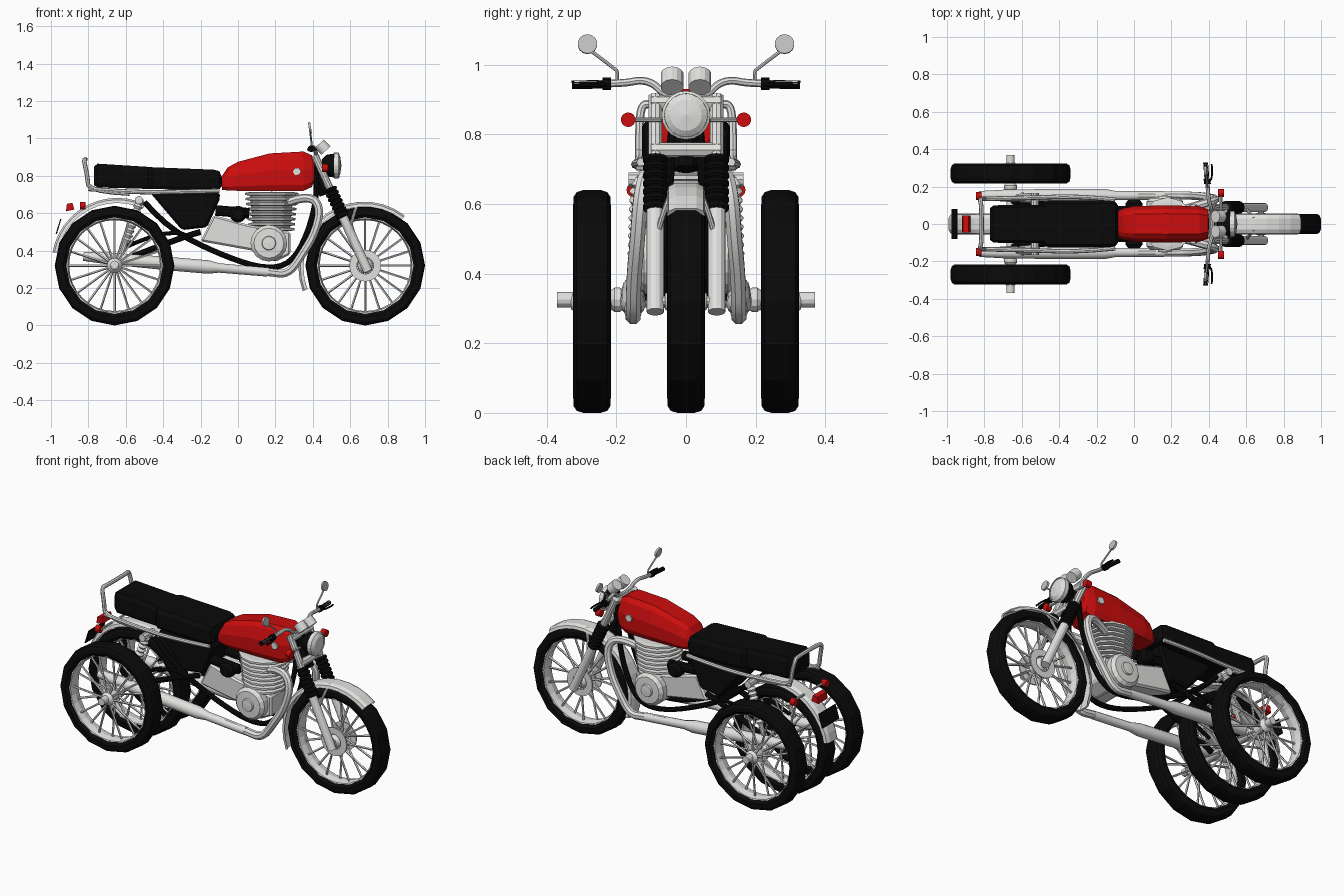
import bpy, bmesh, math
from mathutils import Vector

if "Cube" in bpy.data.objects:
    bpy.data.objects.remove(bpy.data.objects["Cube"])


def material(name, rgb):
    m = bpy.data.materials.new(name)
    m.use_nodes = True
    m.diffuse_color = (*rgb, 1)
    m.node_tree.nodes["Principled BSDF"].inputs["Base Color"].default_value = (*rgb, 1)
    return m


BLACK = material("black", (0.003, 0.003, 0.003))
SILVER = material("silver", (0.75, 0.75, 0.74))
GLASS = material("pale_glass", (0.55, 0.55, 0.55))
RED = material("red", (0.6, 0.004, 0.004))


def finish(name, mesh, mat, mirror=False, smooth=False, bevel=0):
    ob = bpy.data.objects.new(name, mesh)
    bpy.context.collection.objects.link(ob)
    mesh.materials.clear()
    mesh.materials.append(mat)
    if smooth:
        bpy.ops.object.select_all(action="DESELECT")
        ob.select_set(True)
        bpy.context.view_layer.objects.active = ob
        bpy.ops.object.shade_smooth_by_angle(angle=math.radians(40))
    if bevel:
        mod = ob.modifiers.new("bevel", "BEVEL")
        mod.width, mod.segments = bevel, 1
    if mirror:
        mod = ob.modifiers.new("mirror", "MIRROR")
        mod.use_axis = (False, True, False)
    return ob


def from_bmesh(name, bm, mat, **kw):
    bmesh.ops.remove_doubles(bm, verts=bm.verts, dist=0.0001)
    bmesh.ops.recalc_face_normals(bm, faces=bm.faces)
    mesh = bpy.data.meshes.new(name)
    bm.to_mesh(mesh)
    bm.free()
    return finish(name, mesh, mat, **kw)


def lathe(name, profile, loc, axis, mat, n=16, closed=False, arc=None, squash=1, **kw):
    """Turn (radius, offset) pairs about an axis, fully or through an arc."""
    bm = bmesh.new()
    d = Vector(axis).normalized()
    u = Vector((1, 0, 0)) if abs(d.y) > 0.9 else d.cross(Vector((0, 1, 0))).normalized()
    v = u.cross(d)
    a0, a1 = [math.radians(a) for a in arc or (0, 360)]
    rings = []
    for i in range(n + 1):
        a = a0 + (a1 - a0) * i / n
        rings.append([bm.verts.new(Vector(loc) + d * t + u * (r * math.cos(a))
                                   + v * (r * squash * math.sin(a))) for r, t in profile])
    k = len(profile)
    for p, q in zip(rings, rings[1:]):
        for j in range(k if closed else k - 1):
            bm.faces.new((p[j], p[(j + 1) % k], q[(j + 1) % k], q[j]))
    if arc:
        bm.faces.new(rings[0])
        bm.faces.new(rings[-1])
    return from_bmesh(name, bm, mat, **kw)


def rod(name, a, b, r, mat, r2=None, n=10, **kw):
    a, b = Vector(a), Vector(b)
    r2 = r if r2 is None else r2
    return lathe(name, [(0, 0), (r, 0), (r2, (b - a).length), (0, (b - a).length)],
                 a, b - a, mat, n=n, **kw)


def tube(name, points, r, mat, mirror=False):
    """Rounded bent pipe through guide points."""
    cu = bpy.data.curves.new(name, "CURVE")
    cu.dimensions, cu.bevel_depth, cu.bevel_resolution, cu.use_fill_caps = "3D", r, 2, True
    sp = cu.splines.new("NURBS")
    sp.points.add(len(points) - 1)
    for p, co in zip(sp.points, points):
        p.co = (*co, 1)
    sp.order_u, sp.use_endpoint_u, sp.resolution_u = 3, True, 4
    temp = bpy.data.objects.new("temp", cu)
    bpy.context.collection.objects.link(temp)
    bpy.context.view_layer.update()
    mesh = bpy.data.meshes.new_from_object(
        temp.evaluated_get(bpy.context.evaluated_depsgraph_get()))
    bpy.data.objects.remove(temp)
    return finish(name, mesh, mat, mirror=mirror, smooth=True)


def prism(name, outline, y0, y1, mat, **kw):
    bm = bmesh.new()
    a, b = [[bm.verts.new((x, y, z)) for x, z in outline] for y in (y0, y1)]
    bm.faces.new(a)
    bm.faces.new(b)
    for i in range(len(a)):
        j = (i + 1) % len(a)
        bm.faces.new((a[i], a[j], b[j], b[i]))
    return from_bmesh(name, bm, mat, **kw)


def loft(name, stations, section, mat, **kw):
    """Skin (x, bottom, top, half width) stations with a mirrored section."""
    bm = bmesh.new()
    rings = []
    full = section + [(-w, h) for w, h in reversed(section)]
    for x, lo, hi, half in stations:
        rings.append([bm.verts.new((x, half * w, lo + (hi - lo) * h)) for w, h in full])
    k = len(full)
    for p, q in zip(rings, rings[1:]):
        for j in range(k):
            bm.faces.new((p[j], p[(j + 1) % k], q[(j + 1) % k], q[j]))
    bm.faces.new(rings[0])
    bm.faces.new(rings[-1])
    return from_bmesh(name, bm, mat, **kw)


# Wheels: tyre, rim, hub and spokes
def wheel(name, x, y, spokes):
    c = (x, y, 0.32)
    half = [(0.258, 0.042), (0.275, 0.054), (0.3, 0.053), (0.314, 0.044), (0.32, 0.025)]
    lathe(name + "_tyre", half + [(r, -t) for r, t in reversed(half)], c, (0, 1, 0), BLACK, closed=True)
    lathe(name + "_rim", [(0.264, 0.042), (0.25, 0.038), (0.243, 0), (0.25, -0.038), (0.264, -0.042)],
          c, (0, 1, 0), SILVER, n=32, closed=True)
    lathe(name + "_hub", [(0, -0.06), (0.022, -0.06), (0.04, -0.04), (0.025, -0.03), (0.025, 0.03),
                          (0.04, 0.04), (0.022, 0.06), (0, 0.06)], c, (0, 1, 0), SILVER)
    for i in range(spokes):
        a = 2 * math.pi * i / spokes
        d = Vector((math.cos(a), 0, math.sin(a)))
        side = Vector((0, 0.035 if i % 2 else -0.035, 0))
        rod(name + "_spoke", Vector(c) + d * 0.025 + side, Vector(c) + d * 0.25 + side * 0.3,
            0.0065, SILVER, n=5)


wheel("front_wheel", 0.68, 0, 20)
for label, y in (("near_rear_wheel", -0.27), ("middle_rear_wheel", 0), ("far_rear_wheel", 0.27)):
    wheel(label, -0.66, y, 20)
lathe("brake_disc", [(0.085, 0.042), (0.085, 0.05), (0.045, 0.05), (0.045, 0.042)],
      (0.68, 0, 0.32), (0, 1, 0), SILVER, n=20, closed=True, mirror=True)
rod("front_axle", (0.68, -0.1, 0.32), (0.68, 0.1, 0.32), 0.016, SILVER)
rod("rear_axle", (-0.66, -0.37, 0.325), (-0.66, 0.37, 0.325), 0.022, SILVER, n=12)
lathe("axle_collar", [(0, 0), (0.025, 0), (0.035, 0.015), (0.035, 0.03), (0.02, 0.05), (0, 0.05)],
      (-0.66, 0.175, 0.325), (0, 1, 0), SILVER, n=12, mirror=True)

# Mudguards
guard = [(0.325, -0.055), (0.342, -0.05), (0.352, -0.03), (0.352, 0.03), (0.342, 0.05), (0.325, 0.055),
         (0.325, 0.05), (0.344, 0.028), (0.344, -0.028), (0.325, -0.05)]
lathe("front_mudguard", guard, (0.675, 0, 0.31), (0, 1, 0), SILVER, n=14, closed=True, arc=(52, 201))
lathe("rear_mudguard", guard, (-0.645, 0, 0.33), (0, 1, 0), SILVER, n=12, closed=True, arc=(65, 170))

# Tank and seat
loft("fuel_tank", [(-0.085, 0.725, 0.8, 0.07), (-0.055, 0.722, 0.845, 0.085), (0.0, 0.72, 0.875, 0.095),
                   (0.17, 0.72, 0.92, 0.1), (0.35, 0.72, 0.93, 0.095), (0.395, 0.74, 0.91, 0.08),
                   (0.41, 0.78, 0.87, 0.07)],
     [(0.85, 0), (1, 0.15), (1, 0.55), (0.8, 0.88), (0.55, 1)], RED)
rod("tank_badge", (0.315, 0.09, 0.823), (0.315, 0.104, 0.823), 0.022, SILVER, n=6, mirror=True)
loft("seat", [(-0.77, 0.75, 0.85, 0.085), (-0.75, 0.738, 0.865, 0.1), (-0.48, 0.73, 0.848, 0.103),
              (-0.46, 0.73, 0.846, 0.126), (-0.13, 0.722, 0.833, 0.126), (-0.1, 0.728, 0.825, 0.118),
              (-0.085, 0.745, 0.79, 0.1)],
     [(0.92, 0), (1, 0.15), (1, 0.8), (0.88, 1)], BLACK)
prism("side_panels", [(-0.47, 0.71), (-0.095, 0.71), (-0.1, 0.67), (-0.165, 0.525), (-0.3, 0.51)],
      -0.105, 0.105, BLACK, bevel=0.012)

# Engine with cooling fins, crankcase, round covers and intake
fins = [(0, 0.5)]
for i in range(8):
    z, r = 0.505 + i * 0.027, 0.122 + i * 0.003
    fins += [(r - 0.025, z), (r, z + 0.004), (r, z + 0.015), (r - 0.025, z + 0.019)]
lathe("engine_fins", fins + [(0, 0.715)], (0.18, 0, 0), (0, 0, 1), SILVER, n=12)
prism("crankcase", [(-0.2, 0.45), (-0.13, 0.59), (0.05, 0.54), (0.28, 0.5), (0.28, 0.38), (0.2, 0.34),
                    (0.08, 0.4)], -0.085, 0.085, SILVER, bevel=0.01)
lathe("engine_cover", [(0, 0), (0.098, 0), (0.098, 0.12), (0.08, 0.138), (0.038, 0.14), (0.035, 0.15),
                       (0, 0.152)], (0.165, 0, 0.44), (0, 1, 0), SILVER, mirror=True)
rod("intake_pipe", (-0.12, 0.07, 0.615), (0.06, 0.07, 0.6), 0.028, BLACK, mirror=True)
lathe("carburettor", [(0, -0.04), (0.03, -0.04), (0.045, -0.02), (0.045, 0.02), (0.03, 0.04), (0, 0.04)],
      (0.0, 0.09, 0.595), (0, 1, 0), BLACK, n=12, mirror=True)

# Exhausts
tube("exhaust_pipe", [(0.27, 0.08, 0.66), (0.38, 0.11, 0.7), (0.445, 0.13, 0.63), (0.41, 0.14, 0.49),
                      (0.35, 0.15, 0.39), (0.27, 0.152, 0.27), (0.17, 0.152, 0.285), (0.02, 0.152, 0.3)],
     0.023, SILVER, mirror=True)
muffler_start, muffler_dir = (0.16, 0.152, 0.285), (-0.99, 0, 0.085)
lathe("muffler", [(0, 0), (0.024, 0), (0.025, 0.26), (0.036, 0.32), (0.036, 0.5), (0.032, 0.85),
                  (0.024, 0.99), (0.018, 0.99), (0, 0.95)], muffler_start, muffler_dir, SILVER, n=12,
      mirror=True, smooth=True)

# Frame and rear suspension
tube("down_tube", [(0.41, 0.03, 0.86), (0.43, 0.045, 0.74), (0.385, 0.06, 0.52), (0.29, 0.07, 0.33),
                   (0.14, 0.075, 0.3), (-0.1, 0.08, 0.38), (-0.38, 0.085, 0.52), (-0.5, 0.09, 0.66)],
     0.015, BLACK, mirror=True)
rod("head_tube", (0.4, 0, 0.9), (0.47, 0, 0.7), 0.035, BLACK)
tube("swing_arm", [(-0.2, 0.09, 0.5), (-0.3, 0.09, 0.475), (-0.66, 0.12, 0.33)], 0.016, BLACK, mirror=True)
tube("frame_brace", [(-0.27, 0.1, 0.48), (-0.37, 0.1, 0.53), (-0.62, 0.11, 0.41)], 0.011, BLACK, mirror=True)
top, low = Vector((-0.52, 0.135, 0.68)), Vector((-0.63, 0.145, 0.36))
rod("shock_absorber", top, low, 0.014, SILVER, mirror=True)
coils = [(0.014, 0)]
for i in range(9):
    coils += [(0.027, 0.02 + i * 0.027), (0.017, 0.034 + i * 0.027)]
lathe("shock_spring", coils, top, low - top, SILVER, n=10, mirror=True)
rod("shock_mount", (-0.53, 0.06, 0.67), (-0.53, 0.165, 0.67), 0.022, SILVER, mirror=True)

# Rear rails and grab handle
tube("side_rail", [(-0.1, 0.13, 0.72), (-0.3, 0.15, 0.715), (-0.55, 0.14, 0.71), (-0.8, 0.135, 0.73)],
     0.012, SILVER, mirror=True)
tube("grab_handle", [(-0.58, 0.135, 0.705), (-0.8, 0.135, 0.715), (-0.805, 0.135, 0.8), (-0.825, 0.13, 0.885),
                     (-0.815, 0.1, 0.888), (-0.815, -0.1, 0.888), (-0.825, -0.13, 0.885),
                     (-0.805, -0.135, 0.8), (-0.8, -0.135, 0.715), (-0.58, -0.135, 0.705)], 0.012, SILVER)

# Tail lamp, number plate and rear indicators
prism("tail_lamp", [(-0.92, 0.61), (-0.915, 0.65), (-0.885, 0.655), (-0.875, 0.62)], -0.045, 0.045, RED)
prism("plate_holder", [(-0.975, 0.49), (-0.95, 0.57), (-0.944, 0.57), (-0.968, 0.49)], -0.08, 0.08, BLACK)
rod("rear_indicator_stalk", (-0.82, 0.04, 0.64), (-0.82, 0.15, 0.64), 0.007, SILVER, mirror=True)
rod("rear_indicator", (-0.845, 0.15, 0.64), (-0.815, 0.15, 0.64), 0.021, RED, n=12, mirror=True)

# Front fork: upper leg, ribbed gaiter, lower leg and yokes
fork_top, fork_low = Vector((0.41, 0.088, 0.91)), Vector((0.695, 0.088, 0.29))
fork = fork_low - fork_top
rod("fork_upper", fork_top, fork_top + fork * 0.5, 0.02, SILVER, mirror=True)
ribs = [(0.02, 0)]
for i in range(7):
    ribs += [(0.036, 0.006 + i * 0.025), (0.036, 0.016 + i * 0.025), (0.028, 0.023 + i * 0.025)]
lathe("fork_gaiter", ribs, fork_top + fork * 0.28, fork, BLACK, n=12, mirror=True)
rod("fork_lower", fork_top + fork * 0.52, fork_low, 0.025, SILVER, n=12, mirror=True)
for t in (0.03, 0.25):
    p = fork_top + fork * t
    rod("fork_yoke", (p.x, -0.1, p.z), (p.x, 0.1, p.z), 0.022, SILVER, n=8)
tube("mudguard_stay", [(0.6, 0.08, 0.52), (0.62, 0.06, 0.6), (0.64, 0.03, 0.655)], 0.008, SILVER, mirror=True)

# Headlamp, dials and front indicators
lathe("headlamp_shell", [(0, 0), (0.035, 0.005), (0.058, 0.03), (0.064, 0.07)], (0.445, 0, 0.855), (1, 0, 0),
      BLACK, n=20, smooth=True)
lathe("headlamp_rim", [(0.06, 0), (0.07, 0), (0.07, 0.025), (0.062, 0.03)], (0.512, 0, 0.855), (1, 0, 0),
      SILVER, n=20, closed=True)
lathe("headlamp_glass", [(0.064, 0), (0.045, 0.012), (0, 0.018)], (0.535, 0, 0.855), (1, 0, 0), SILVER, n=20)
rod("dial", (0.47, 0.04, 0.935), (0.435, 0.04, 0.972), 0.033, SILVER, n=14, mirror=True)
rod("front_indicator_stalk", (0.465, 0.07, 0.842), (0.465, 0.16, 0.842), 0.007, SILVER, mirror=True)
rod("front_indicator", (0.45, 0.166, 0.842), (0.48, 0.166, 0.842), 0.021, RED, n=14, mirror=True)

# Handlebar, grips, levers and mirrors
tube("handlebar", [(0.42, 0, 0.91), (0.42, 0.06, 0.91), (0.41, 0.09, 0.945), (0.4, 0.13, 0.957),
                   (0.395, 0.18, 0.945), (0.385, 0.32, 0.944)], 0.011, SILVER, mirror=True)
rod("grip", (0.39, 0.235, 0.944), (0.383, 0.328, 0.942), 0.013, BLACK, mirror=True)
rod("switch_box", (0.393, 0.215, 0.945), (0.39, 0.24, 0.945), 0.018, BLACK, n=8, mirror=True)
tube("lever", [(0.4, 0.225, 0.943), (0.425, 0.24, 0.942), (0.415, 0.32, 0.94)], 0.005, BLACK, mirror=True)
tube("mirror_stalk", [(0.393, 0.197, 0.945), (0.393, 0.197, 0.98), (0.392, 0.2, 0.985), (0.385, 0.28, 1.045)],
     0.005, SILVER, mirror=True)
rod("mirror", (0.378, 0.283, 1.058), (0.39, 0.283, 1.06), 0.028, GLASS, n=14, mirror=True)
